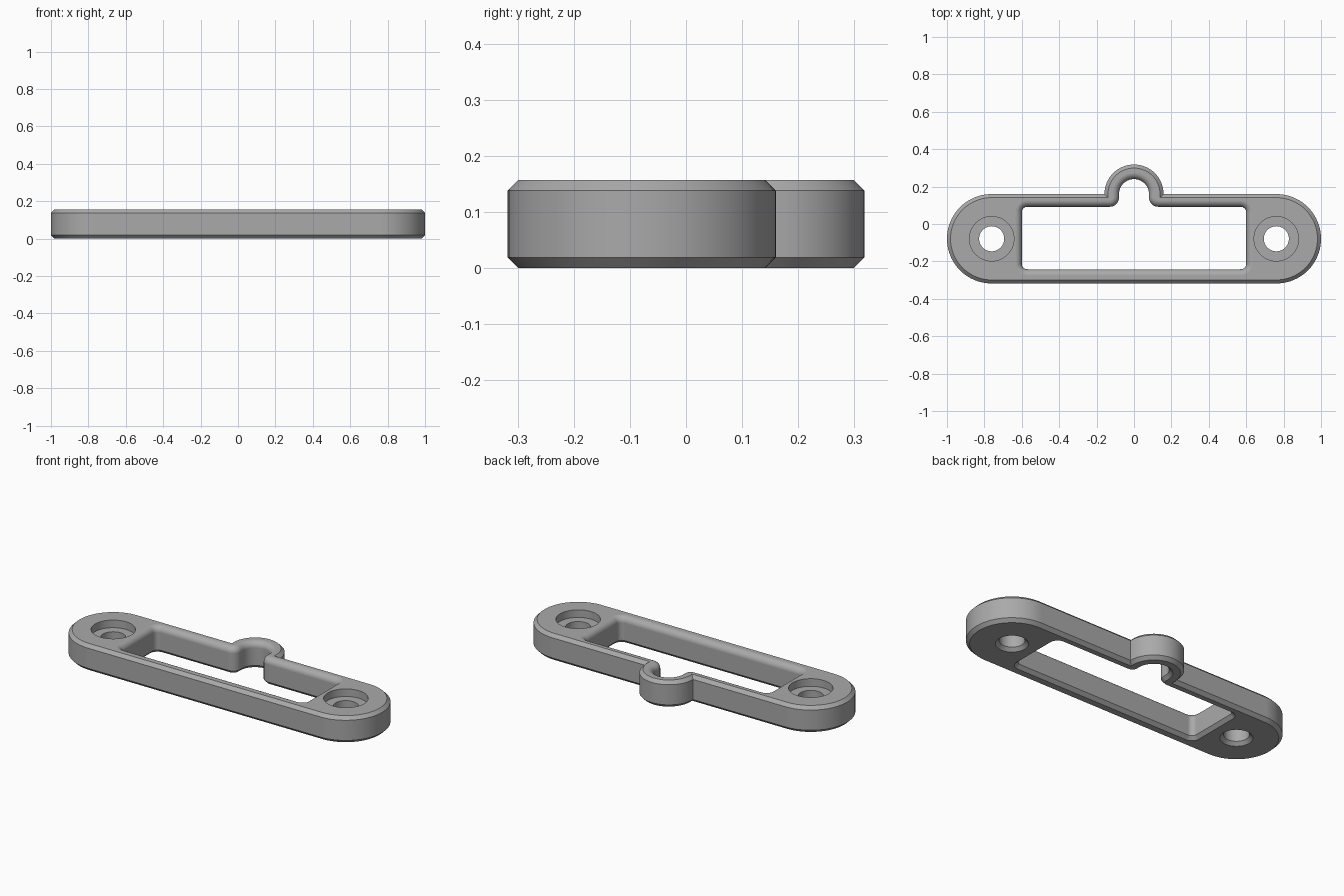
import bpy, bmesh
from math import sin, cos, pi, radians

if "Cube" in bpy.data.objects:
    bpy.data.objects.remove(bpy.data.objects["Cube"])

H = 0.157       # plate height
C = 0.019       # chamfer size
F = 0.035       # rounded rim of the window
YC = -0.079     # centre line of the plate
BY = 0.16       # centre of the loop

grey = bpy.data.materials.new("mid grey")
grey.use_nodes = True
grey.diffuse_color = (0.4, 0.4, 0.4, 1)
grey.node_tree.nodes["Principled BSDF"].inputs["Base Color"].default_value = (0.4, 0.4, 0.4, 1)


def arc(x, y, r, start, end, n):
    steps = [radians(start + (end - start) * i / n) for i in range(n + 1)]
    return [(x + r * cos(a), y + r * sin(a)) for a in steps]


def circle(x, y, r):
    return arc(x, y, r, 0, 360, 64)[:-1]


def stadium(d):
    r = 0.239 - d
    return arc(0.761, YC, r, -90, 90, 40) + arc(-0.761, YC, r, 90, 270, 40)


def window(d):
    # right half of the opening, grown by d, then mirrored
    half = arc(0.57, -0.212, 0.03 + d, -90, 0, 8)
    half += arc(0.57, 0.062, 0.03 + d, 0, 90, 8)
    half += arc(0.13, 0.142, 0.05 - d, 270, 180, 10)
    half += arc(0, BY, 0.08 + d, 0, 90, 20)
    return half + [(-x, y) for x, y in reversed(half[:-1])]


def loft(name, outline, profile):
    # stack outlines along (offset, height) steps and cap both ends
    bm = bmesh.new()
    rings = [[bm.verts.new((x, y, z)) for x, y in outline(d)] for d, z in profile]
    n = len(rings[0])
    for low, high in zip(rings, rings[1:]):
        for i in range(n):
            j = (i + 1) % n
            bm.faces.new((low[i], low[j], high[j], high[i]))
    bm.faces.new(rings[0][::-1])
    bm.faces.new(rings[-1])
    bmesh.ops.recalc_face_normals(bm, faces=bm.faces)
    mesh = bpy.data.meshes.new(name)
    bm.to_mesh(mesh)
    bm.free()
    mesh.materials.append(grey)
    obj = bpy.data.objects.new(name, mesh)
    bpy.context.collection.objects.link(obj)
    return obj


def boolean(target, tool, operation):
    bpy.context.view_layer.objects.active = target
    mod = target.modifiers.new(tool.name, "BOOLEAN")
    mod.operation, mod.solver, mod.object = operation, "EXACT", tool
    bpy.ops.object.modifier_apply(modifier=mod.name)
    bpy.data.objects.remove(tool)


# Chamfered plate with the round loop at the back
chamfered = [(C, 0), (0, C), (0, H - C), (C, H)]
plate = loft("mounting_plate", stadium, chamfered)
loop = loft("cable_loop", lambda d: circle(0, BY, 0.158 - d), chamfered)
boolean(plate, loop, "UNION")

# Window with chamfered underside and rounded top rim
rim = [(F * (1 - cos(a)), H - F + F * sin(a)) for a in (pi / 2 * i / 8 for i in range(9))]
cutter = loft("window_cutter", window, [(0.036, C - 0.036), (0, C)] + rim + [(F, H + 0.05)])
boolean(plate, cutter, "DIFFERENCE")

# Counterbored screw holes
for side in (-1, 1):
    hole = loft("screw_hole_cutter", lambda r: circle(side * 0.761, YC, r),
                [(0.086 + C, -C), (0.067, C), (0.067, H - 0.045),
                 (0.119, H - 0.045), (0.119, H + 0.05)])
    boolean(plate, hole, "DIFFERENCE")

# Smooth curves, crisp edges
plate.select_set(True)
bpy.context.view_layer.objects.active = plate
bpy.ops.object.shade_smooth_by_angle(angle=radians(28))
weighted = plate.modifiers.new("weighted_normals", "WEIGHTED_NORMAL")
weighted.keep_sharp = True
